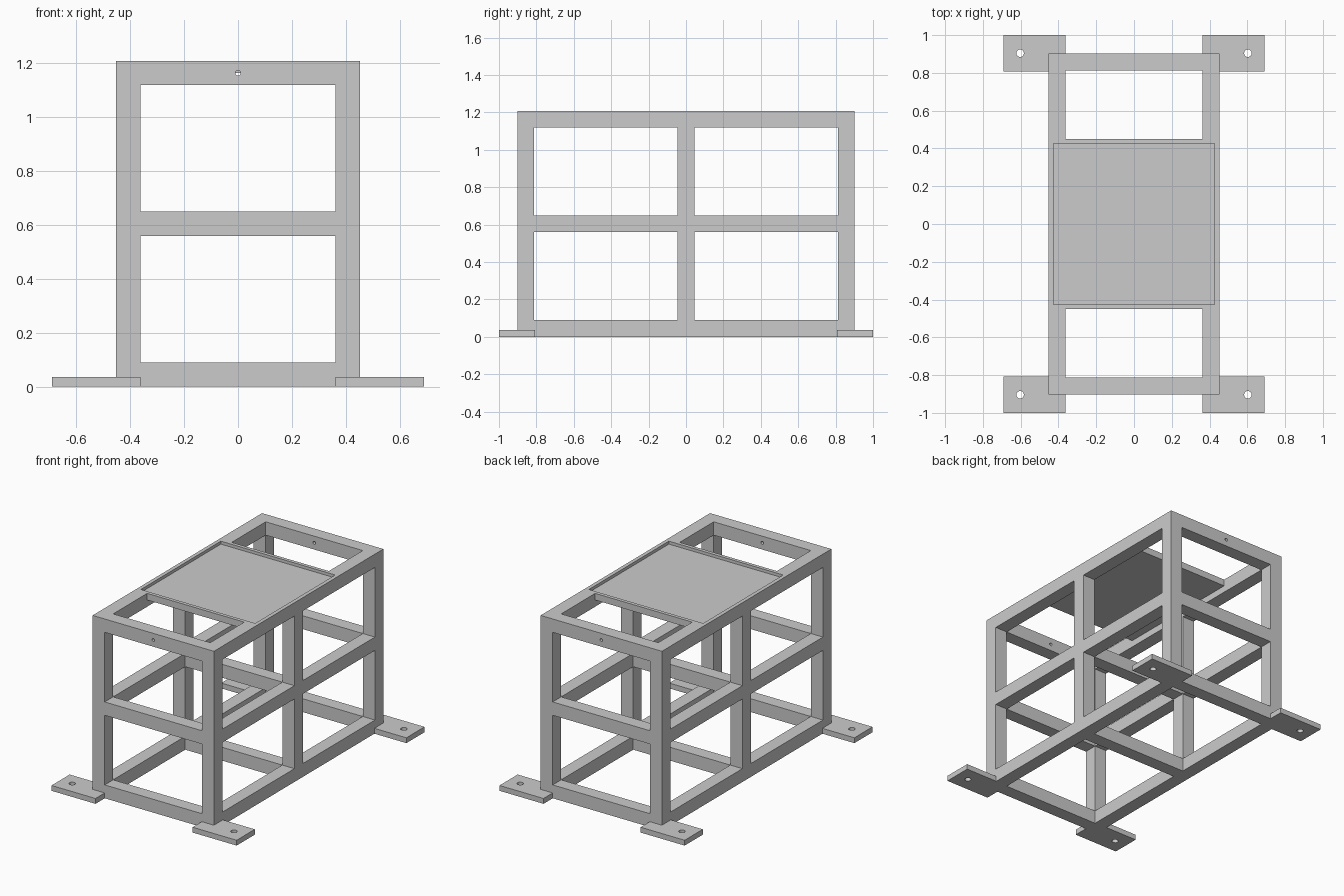
import bpy, bmesh
from mathutils import Matrix

if "Cube" in bpy.data.objects:
    bpy.data.objects.remove(bpy.data.objects["Cube"])

W, L, H, T = 0.452, 0.902, 1.208, 0.09   # half width, half length, height, tube size


def add_box(bm, x0, x1, y0, y1, z0, z1):
    m = Matrix.Translation(((x0 + x1) / 2, (y0 + y1) / 2, (z0 + z1) / 2))
    m = m @ Matrix.Diagonal((x1 - x0, y1 - y0, z1 - z0, 1))
    bmesh.ops.create_cube(bm, size=1, matrix=m)


def add_cylinder(bm, loc, r, depth, rot=Matrix.Identity(4)):
    bmesh.ops.create_cone(bm, cap_ends=True, segments=24, radius1=r, radius2=r,
                          depth=depth, matrix=Matrix.Translation(loc) @ rot)


def make(name, bm):
    me = bpy.data.meshes.new(name)
    bm.to_mesh(me)
    bm.free()
    ob = bpy.data.objects.new(name, me)
    bpy.context.scene.collection.objects.link(ob)
    return ob


def cut(ob, cutter):
    mod = ob.modifiers.new("cut", 'BOOLEAN')
    mod.operation = 'DIFFERENCE'
    mod.solver = 'EXACT'
    mod.use_self = True
    mod.object = cutter
    cutter.hide_render = True
    cutter.hide_set(True)


# Tube frame: posts, rails and cross beams
bm = bmesh.new()
levels = (0, H / 2 - T / 2, H - T)
for s in (-1, 1):
    xa, xb = sorted((s * W, s * (W - T)))
    for y in (-L, -T / 2, L - T):
        add_box(bm, xa, xb, y, y + T, 0, H)
    for z in levels:
        add_box(bm, xa, xb, -L, L, z, z + T)
for z in levels:
    for y in (-L, L - T):
        add_box(bm, -W, W, y, y + T, z, z + T)
for z in levels[:2]:
    add_box(bm, -W, W, -T / 2, T / 2, z, z + T)
# Shallow tray plate between the top rails
add_box(bm, -W + 0.04, W - 0.04, -0.45, 0.45, H - 0.045, H)
frame = make("frame", bm)

# Tray recess and small holes through the end rails
bm = bmesh.new()
add_box(bm, -0.426, 0.426, -0.426, 0.426, H - 0.02, H + 0.1)
for s in (-1, 1):
    add_cylinder(bm, (0, s * (L - T / 2), H - T / 2), 0.01, 0.2,
                 Matrix.Rotation(1.5707963, 4, 'X'))
cut(frame, make("frame_cutter", bm))

# Four foot plates with bolt holes
for sx, side in ((-1, "left"), (1, "right")):
    for sy, end in ((-1, "front"), (1, "back")):
        xa, xb = sorted((sx * (W - T), sx * 0.69))
        ya, yb = sorted((sy * 0.807, sy * 1.0))
        bm = bmesh.new()
        add_box(bm, xa, xb, ya, yb, 0, 0.036)
        foot = make(f"foot_plate_{end}_{side}", bm)
        bm = bmesh.new()
        add_cylinder(bm, (sx * 0.603, sy * 0.904, 0.018), 0.02, 0.2)
        cut(foot, make(f"bolt_cutter_{end}_{side}", bm))
